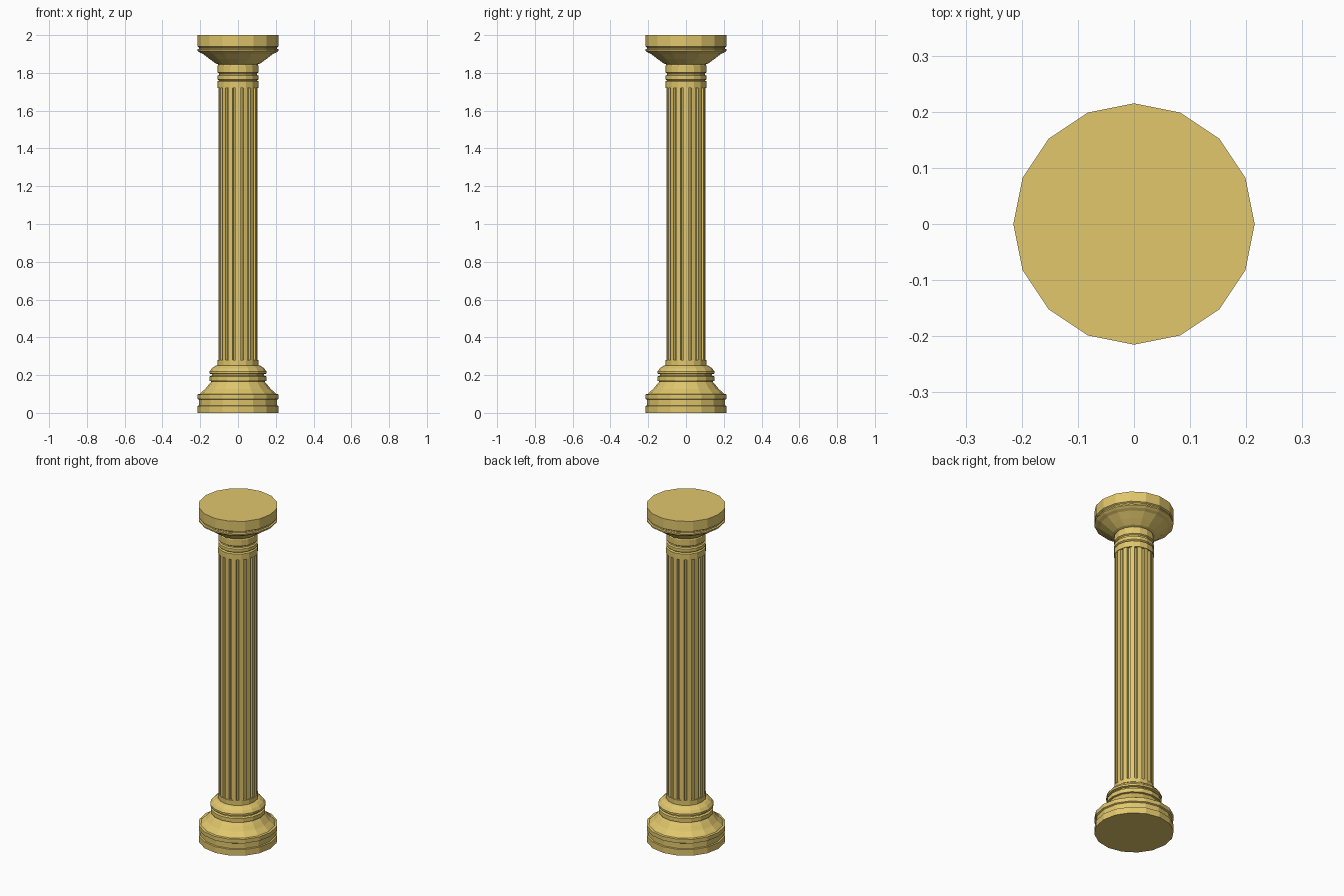
import bpy, bmesh
from math import sin, cos, tau

if "Cube" in bpy.data.objects:
    bpy.data.objects.remove(bpy.data.objects["Cube"])

SIDES = 16
mat = bpy.data.materials.new("sandstone_yellow")
mat.diffuse_color = (0.75, 0.57, 0.15, 1)
mat.use_nodes = True
mat.node_tree.nodes["Principled BSDF"].inputs["Base Color"].default_value = mat.diffuse_color


def loft(name, rings):
    """Skin a stack of closed rings and cap both ends."""
    bm = bmesh.new()
    loops = [[bm.verts.new(p) for p in ring] for ring in rings]
    n = len(loops[0])
    for low, high in zip(loops, loops[1:]):
        for i in range(n):
            j = (i + 1) % n
            bm.faces.new((low[i], low[j], high[j], high[i]))
    bm.faces.new(loops[0][::-1])
    bm.faces.new(loops[-1])
    mesh = bpy.data.meshes.new(name)
    bm.to_mesh(mesh)
    bm.free()
    mesh.materials.append(mat)
    obj = bpy.data.objects.new(name, mesh)
    bpy.context.collection.objects.link(obj)


def turned(name, profile):
    """Sixteen-sided turning from (radius, height) points."""
    loft(name, [[(r * cos(tau * i / SIDES), r * sin(tau * i / SIDES), z)
                 for i in range(SIDES)] for r, z in profile])


# Base: plinth with groove, sloping shoulder, double ring, neck band
turned("base", [
    (.215, 0), (.215, .037), (.207, .039), (.207, .07), (.215, .074),
    (.215, .098), (.203, .1), (.195, .108), (.174, .126), (.155, .15),
    (.14, .167), (.15, .169), (.15, .193), (.138, .197), (.138, .205),
    (.151, .208), (.151, .219), (.138, .236), (.12, .249),
    (.109, .252), (.109, .28)])

# Shaft: sixteen flutes, each a flat ridge and a recessed channel
section = []
for k in range(SIDES):
    for offset, r in ((-.3, .105), (.3, .105), (.38, .093), (.62, .093)):
        a = tau * (k + offset) / SIDES
        section.append((r * cos(a), r * sin(a)))
loft("fluted_shaft", [[(x, y, z) for x, y in section] for z in (.275, 1.725)])

# Capital: neck rings, flared bowl, lip and top slab
turned("capital", [
    (.109, 1.72), (.109, 1.755), (.1, 1.76), (.108, 1.766), (.108, 1.785),
    (.1, 1.79), (.1, 1.797), (.108, 1.802), (.108, 1.838), (.104, 1.845),
    (.118, 1.85), (.15, 1.873), (.185, 1.9), (.203, 1.908), (.215, 1.917),
    (.215, 1.925), (.207, 1.928), (.207, 1.935), (.215, 1.94), (.215, 2)])
